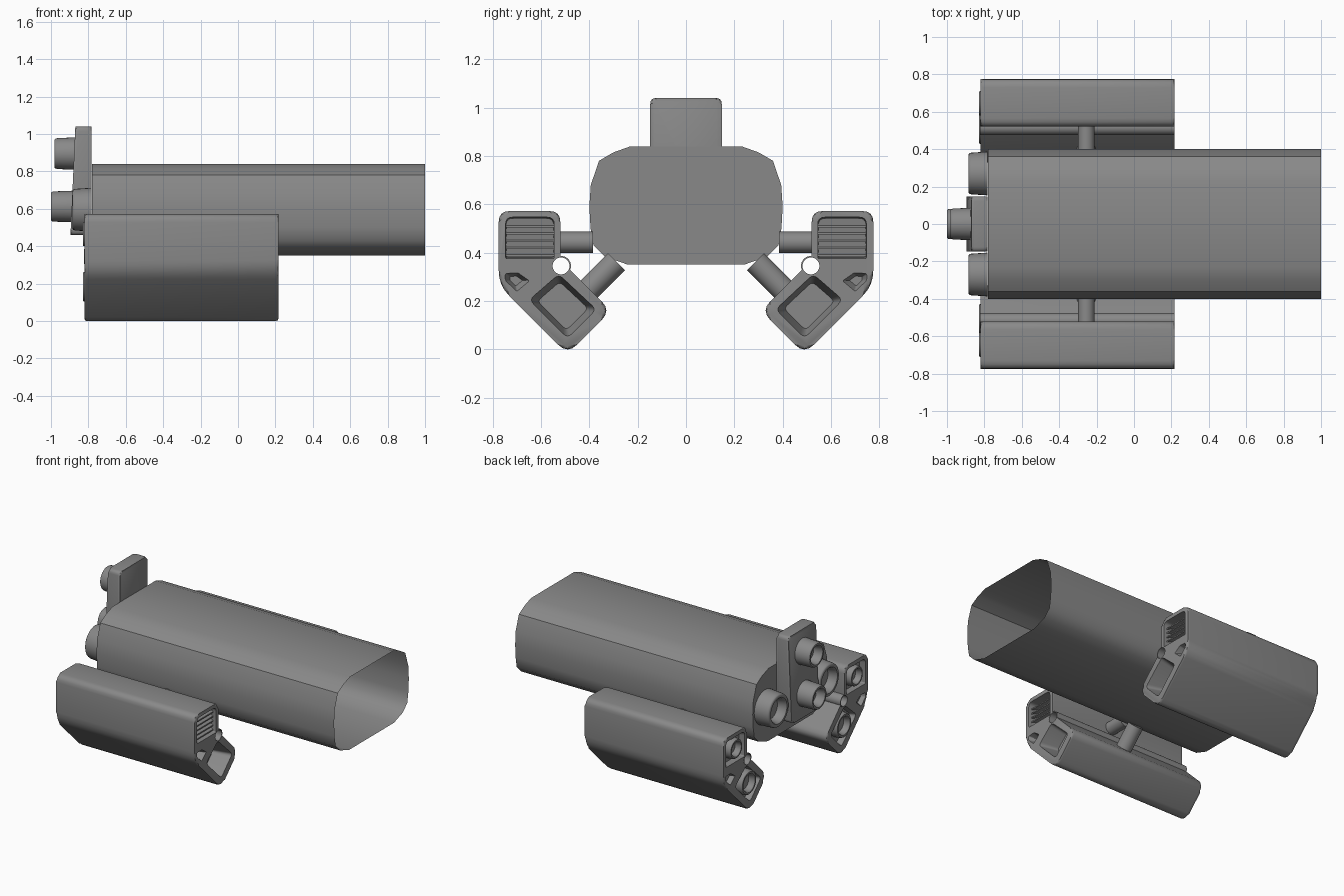
import bpy, bmesh, math
from mathutils import Vector

if "Cube" in bpy.data.objects:
    bpy.data.objects.remove(bpy.data.objects["Cube"])

GREY = bpy.data.materials.new("dark_grey")
GREY.diffuse_color = (.25, .25, .25, 1)
GREY.use_nodes = True
GREY.node_tree.nodes["Principled BSDF"].inputs["Base Color"].default_value = GREY.diffuse_color


def finish(name, bm, mirror=False):
    bmesh.ops.recalc_face_normals(bm, faces=bm.faces[:])
    me = bpy.data.meshes.new(name)
    bm.to_mesh(me)
    bm.free()
    me.materials.append(GREY)
    ob = bpy.data.objects.new(name, me)
    bpy.context.collection.objects.link(ob)
    if mirror:
        add_mirror(ob)
    return ob


def add_mirror(ob):
    m = ob.modifiers.new("mirror", 'MIRROR')
    m.use_axis = (False, True, False)
    m.use_mirror_merge = False


def rounded(pts, d, n=4):
    """Fillet every corner of a closed 2D outline."""
    out = []
    for i, p in enumerate(pts):
        p = Vector(p)
        a, b = Vector(pts[i - 1]), Vector(pts[(i + 1) % len(pts)])
        r = d[i] if isinstance(d, (list, tuple)) else d
        s, e = p + (a - p).normalized() * r, p + (b - p).normalized() * r
        for k in range(n + 1):
            t = k / n
            out.append(s * (1 - t) ** 2 + p * 2 * t * (1 - t) + e * t * t)
    return out


def prism(name, pts, x0, x1, scale=1, caps=(True, True), bevel=0, mirror=False):
    """Sweep a y/z outline from x0 to x1, scaling the x1 end about its centre."""
    bm = bmesh.new()
    pts = [Vector(p) for p in pts]
    c = sum(pts, Vector((0, 0))) / len(pts)
    a = [bm.verts.new((x0, *p)) for p in pts]
    b = [bm.verts.new((x1, *(c + (p - c) * scale))) for p in pts]
    n = len(pts)
    for i in range(n):
        bm.faces.new((a[i], a[(i + 1) % n], b[(i + 1) % n], b[i]))
    ends = [bm.faces.new(r) for r, on in ((a, caps[0]), (b, caps[1])) if on]
    if bevel:
        edges = [e for f in ends for e in f.edges]
        bmesh.ops.bevel(bm, geom=edges, offset=bevel, segments=2, profile=0.5, affect='EDGES')
    return finish(name, bm, mirror)


def lathe(name, prof, y, z, seg=32, closed=False, mirror=False):
    """Revolve (x, radius) points about an axis parallel to x."""
    bm = bmesh.new()
    rings = [[bm.verts.new((x, y + r * math.cos(2 * math.pi * k / seg),
                            z + r * math.sin(2 * math.pi * k / seg)))
              for k in range(seg)] for x, r in prof]
    pairs = list(zip(rings, rings[1:]))
    if closed:
        pairs.append((rings[-1], rings[0]))
    else:
        bm.faces.new(rings[0])
        bm.faces.new(rings[-1])
    for a, b in pairs:
        for k in range(seg):
            j = (k + 1) % seg
            bm.faces.new((a[k], a[j], b[j], b[k]))
    return finish(name, bm, mirror)


def nozzle(name, x0, x1, r, y, z, mirror=False, depth=0.06):
    prof = [(x0, r), (x1 + 0.015, r * 0.95), (x1 + 0.004, r * 0.92), (x1, r * 0.87),
            (x1, r * 0.74), (x1 + 0.006, r * 0.68), (x1 + depth, r * 0.6)]
    return lathe(name, prof, y, z, mirror=mirror)


def strut(name, p, q, r):
    p, q = Vector(p), Vector(q)
    bm = bmesh.new()
    bmesh.ops.create_cone(bm, cap_ends=True, segments=24, radius1=r, radius2=r, depth=(q - p).length)
    rot = (q - p).to_track_quat('Z', 'Y').to_matrix()
    for v in bm.verts:
        v.co = rot @ v.co + (p + q) / 2
    return finish(name, bm, True)


def cut(ob, cutter):
    cutter.hide_render = True
    m = ob.modifiers.new("cut", 'BOOLEAN')
    m.operation, m.solver, m.object = 'DIFFERENCE', 'EXACT', cutter
    bpy.context.view_layer.objects.active = ob
    bpy.ops.object.modifier_apply(modifier=m.name)
    bpy.data.objects.remove(cutter)


# Main hull: open at +x, closed at the engine end
half = [(.24, .35), (.335, .383), (.383, .43), (.395, .5), (.40, .59),
        (.394, .68), (.36, .78), (.30, .815), (.23, .84)]
hull = half + [(-y, z) for y, z in reversed(half)]
prism("hull", hull, -0.78, 1.0, caps=(True, False))

# Tail plate, leaning slightly backward toward its foot
plate = rounded([(-.148, .46), (.148, .46), (.148, 1.04), (-.148, 1.04)], .025)
tail = prism("tail_plate", plate, -0.782, -0.885, bevel=.015)
for v in tail.data.vertices:
    if v.co.x < -0.82:
        v.co.x += (v.co.z - 0.7) * 0.045

# Main engine nozzles
nozzle("upper_nozzle", -0.86, -0.98, .087, 0, .895)
nozzle("lower_nozzle", -0.87, -1.0, .085, 0, .612)
nozzle("side_nozzle", -0.782, -0.885, .117, .27, .595, mirror=True)

# Side pod with bent cross-section
X0, X1 = -0.822, 0.217
outline = rounded([(.49, -.02), (.775, .265), (.775, .572), (.52, .572), (.52, .37), (.31, .16)],
                  [.055, .06, .045, .045, .01, .055])
pod = prism("side_pod", outline, X0, X1, bevel=.014)

# Recessed cells in both pod ends
upper = rounded([(.545, .375), (.747, .375), (.747, .547), (.545, .547)], [.008, .008, .03, .03])
middle = rounded([(.645, .283), (.70, .237), (.75, .285), (.75, .315), (.695, .318)], .008)
lower = rounded([(.49, .045), (.37, .165), (.527, .312), (.65, .205)], .025)
for cell, depth, taper in ((upper, .09, .95), (middle, .05, .5), (lower, .12, .75)):
    cut(pod, prism("cutter", cell, X1 + .005, X1 - depth, taper))
for cell, depth, taper in ((upper, .04, .93), (middle, .03, .7), (lower, .04, .9)):
    cut(pod, prism("cutter", cell, X0 - .005, X0 + depth, taper))
cut(pod, lathe("cutter", [(X0 - .1, .038), (X1 + .1, .038)], .517, .345))
add_mirror(pod)

# Hollow pipe along the inner bend of each pod
lathe("pod_pipe", [(X0 - .001, .041), (X1 - .001, .041), (X1 - .001, .035), (X0 - .001, .035)],
      .517, .345, closed=True, mirror=True)

# Slanted intake slats at the front of each pod
for i in range(5):
    z = .385 + i * .03
    bm = bmesh.new()
    side = [(X1 - .02, z), (X1 - .02, z + .008), (X1 - .085, z + .036), (X1 - .085, z + .028)]
    a, b = [[bm.verts.new((x, y, h)) for x, h in side] for y in (.542, .75)]
    bm.faces.new(a)
    bm.faces.new(b)
    for k in range(4):
        j = (k + 1) % 4
        bm.faces.new((a[k], a[j], b[j], b[k]))
    finish("intake_slat", bm, True)

# Pod thrusters
nozzle("pod_upper_thruster", X0 + .05, -0.83, .07, .645, .465, True, .04)
nozzle("pod_lower_thruster", X0 + .05, -0.83, .085, .508, .183, True, .04)

# Struts joining the pods to the hull
strut("level_strut", (-.255, .385, .443), (-.255, .56, .443), .044)
strut("slanted_strut", (-.255, .288, .362), (-.255, .45, .20), .05)

# Smooth shading with sharp edges kept
for ob in bpy.data.objects:
    ob.select_set(True)
    bpy.context.view_layer.objects.active = ob
bpy.ops.object.shade_smooth_by_angle(angle=math.radians(40))
